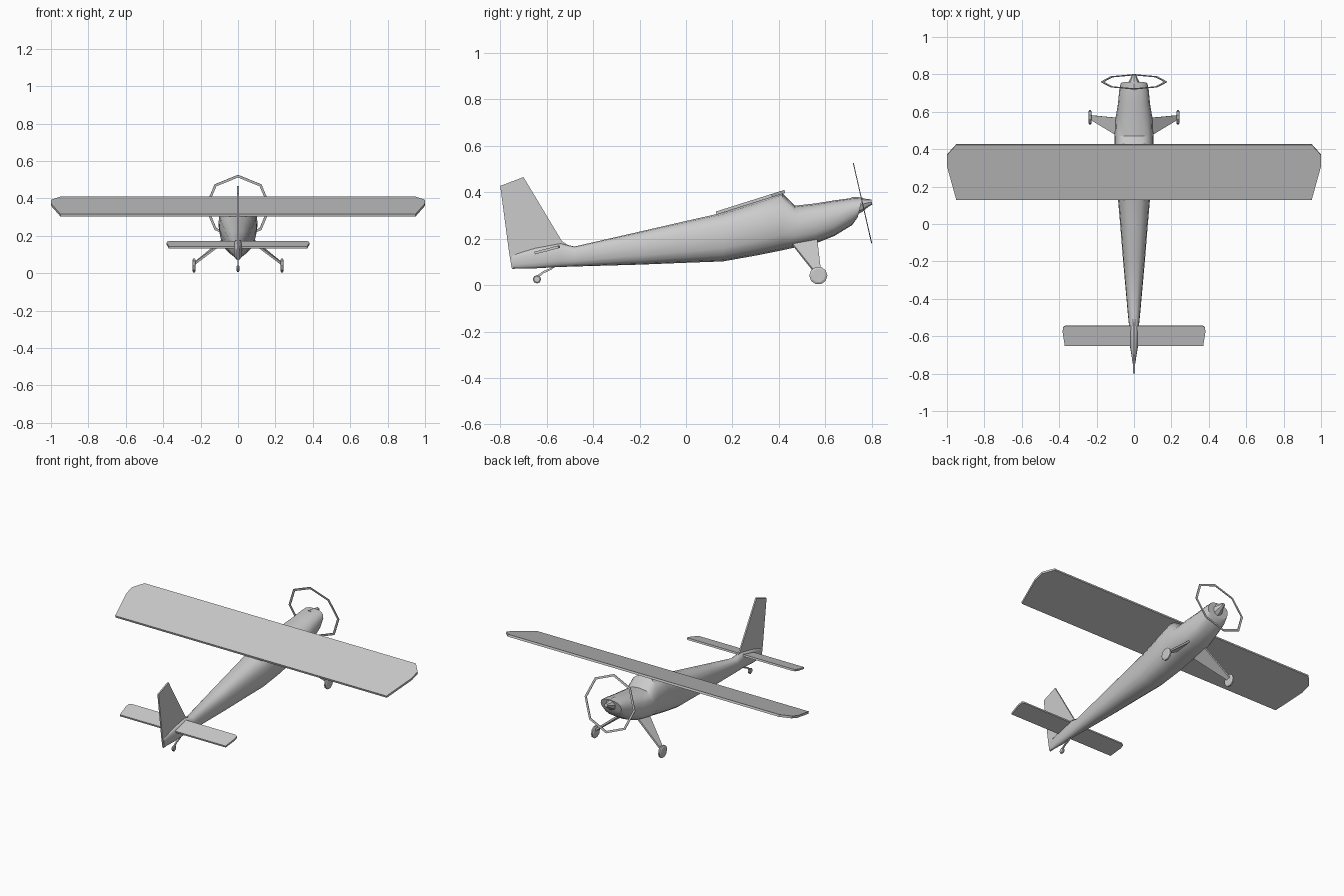
import bpy, bmesh, math
from mathutils import Vector

if "Cube" in bpy.data.objects:
    bpy.data.objects.remove(bpy.data.objects["Cube"])


def make(name, verts, faces, smooth=None):
    me = bpy.data.meshes.new(name)
    me.from_pydata([tuple(v) for v in verts], [], faces)
    bm = bmesh.new()
    bm.from_mesh(me)
    bmesh.ops.recalc_face_normals(bm, faces=bm.faces)
    bm.to_mesh(me)
    bm.free()
    ob = bpy.data.objects.new(name, me)
    bpy.context.collection.objects.link(ob)
    if smooth:
        bpy.ops.object.select_all(action='DESELECT')
        bpy.context.view_layer.objects.active = ob
        ob.select_set(True)
        bpy.ops.object.shade_smooth_by_angle(angle=math.radians(smooth))
    return ob


def loft(name, rings, smooth=None):
    """Skin a list of equal-length rings and cap both ends."""
    n = len(rings[0])
    verts = [p for r in rings for p in r]
    faces = [(k * n + i, k * n + (i + 1) % n, (k + 1) * n + (i + 1) % n, (k + 1) * n + i)
             for k in range(len(rings) - 1) for i in range(n)]
    faces += [tuple(range(n)), tuple(range((len(rings) - 1) * n, len(rings) * n))]
    return make(name, verts, faces, smooth)


def plate(name, outline, thick):
    """Flat outline thickened evenly both ways along a vector."""
    t = Vector(thick) / 2
    return loft(name, [[Vector(p) - t for p in outline], [Vector(p) + t for p in outline]])


def section(y, z0, z1, hw, lean=0.0, n=16, e=0.8):
    """Rounded-box cross-section; lean shears it along y with height."""
    ring, zc, hz = [], (z0 + z1) / 2, (z1 - z0) / 2
    for i in range(n):
        a = 2 * math.pi * i / n
        c, s = math.cos(a), math.sin(a)
        dz = hz * math.copysign(abs(s) ** e, s)
        ring.append((hw * math.copysign(abs(c) ** e, c), y + lean * dz, zc + dz))
    return ring


def wheel(name, x, y, z, r, w, n=10):
    prof = ((-w / 2, 0.75), (-w / 4, 1), (w / 4, 1), (w / 2, 0.75))
    return loft(name, [[(x + dx, y + r * k * math.cos(2 * math.pi * i / n),
                         z + r * k * math.sin(2 * math.pi * i / n)) for i in range(n)]
                       for dx, k in prof])


# fuselage: y, bottom, top, half width, lean
stations = [(-0.75, 0.07, 0.13, 0.006, 0), (-0.65, 0.072, 0.16, 0.022, 0),
            (-0.54, 0.078, 0.18, 0.027, 0), (-0.48, 0.08, 0.166, 0.033, 0),
            (-0.2, 0.088, 0.23, 0.058, 0), (0.0, 0.096, 0.276, 0.074, 0),
            (0.16, 0.102, 0.312, 0.088, 0), (0.3, 0.127, 0.357, 0.1, 0),
            (0.415, 0.15, 0.396, 0.104, 0), (0.47, 0.162, 0.342, 0.104, 0),
            (0.56, 0.18, 0.352, 0.1, 0), (0.64, 0.212, 0.365, 0.086, 0),
            (0.715, 0.258, 0.375, 0.079, 0), (0.75, 0.292, 0.377, 0.072, 0.25)]
loft("fuselage", [section(*s) for s in stations], 40)

# propeller axis is pitched up slightly because the tail sits low
tilt = math.atan2(0.08, 0.35)
axis = Vector((0, math.cos(tilt), math.sin(tilt)))
up = Vector((0, -math.sin(tilt), math.cos(tilt)))
right = Vector((1, 0, 0))


def disc(center, r, n):
    return [Vector(center) + r * (math.sin(2 * math.pi * i / n) * right
            + math.cos(2 * math.pi * i / n) * up) for i in range(n)]


# spinner
tip = Vector((0, 0.8, 0.358))
loft("spinner", [disc(tip - axis * d, r, 8) for d, r in
                 ((0.08, 0.04), (0.05, 0.033), (0.02, 0.018), (0, 0.011))], 40)

# octagonal propeller ring
hub, t = Vector((0, 0.76, 0.353)), axis * 0.002
loops = [disc(hub - t, 0.177, 8), disc(hub + t, 0.177, 8),
         disc(hub + t, 0.163, 8), disc(hub - t, 0.163, 8)]
make("propeller_ring", [p for l in loops for p in l],
     [(k * 8 + i, k * 8 + (i + 1) % 8, (k + 1) % 4 * 8 + (i + 1) % 8, (k + 1) % 4 * 8 + i)
      for k in range(4) for i in range(8)])


def surface(name, half, y0, z0, slope, thick):
    """Symmetric inclined plate from one half outline of (x, y)."""
    pts = half + [(-x, y) for x, y in reversed(half)]
    plate(name, [(x, y, z0 + slope * (y - y0)) for x, y in pts], (0, -slope * thick, thick))


# main wing and tailplane
surface("wing", [(0.95, 0.13), (1.0, 0.31), (1.0, 0.37), (0.95, 0.425)], 0.13, 0.31, 0.315, 0.013)
surface("tailplane", [(0.37, -0.652), (0.382, -0.575), (0.378, -0.55), (0.365, -0.543)],
        -0.655, 0.137, 0.26, 0.011)

# tail fin with rudder
fin = [(-0.75, 0.07), (-0.762, 0.14), (-0.8, 0.427), (-0.70, 0.465), (-0.535, 0.19),
       (-0.49, 0.16), (-0.54, 0.085)]
plate("tail_fin", [(0, y, z) for y, z in fin], (0.009, 0, 0))

# main landing gear
for side, s in (("right", 1), ("left", -1)):
    leg = [(s * 0.06, 0.455, 0.18), (s * 0.06, 0.565, 0.195),
           (s * 0.235, 0.582, 0.052), (s * 0.235, 0.56, 0.048)]
    plate(side + "_gear_leg", leg, (s * 0.007, 0, 0.009))
    wheel(side + "_wheel", s * 0.235, 0.57, 0.041, 0.039, 0.018)

# tail wheel and its spring
wheel("tail_wheel", 0, -0.642, 0.025, 0.018, 0.014, 8)
plate("tail_wheel_strut", [(0, -0.645, 0.022), (0, -0.648, 0.036), (0, -0.615, 0.06),
                           (0, -0.56, 0.082), (0, -0.58, 0.066), (0, -0.615, 0.05)], (0.008, 0, 0))
